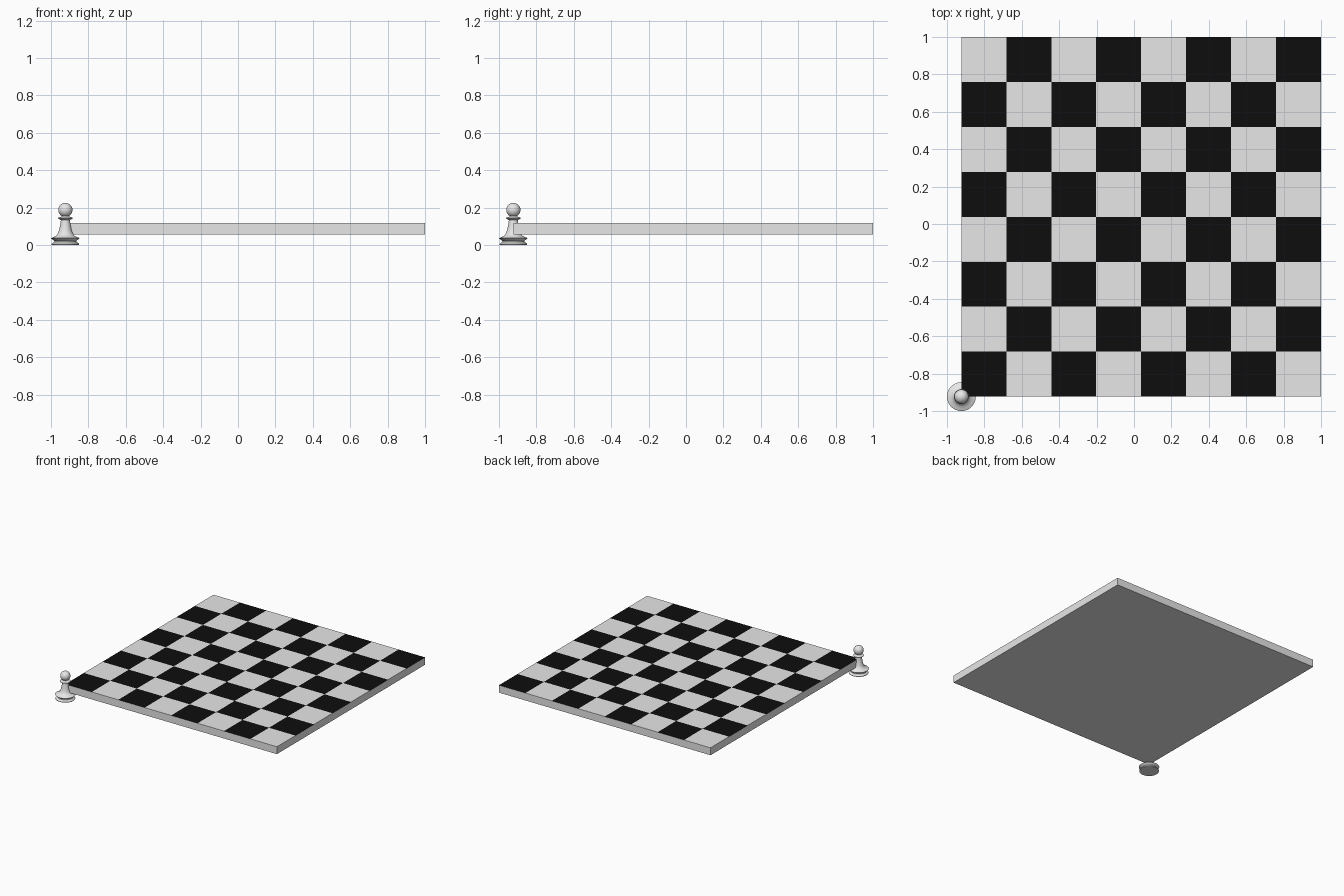
import bpy, bmesh, math

if "Cube" in bpy.data.objects:
    bpy.data.objects.remove(bpy.data.objects["Cube"])

def material(name, rgb):
    m = bpy.data.materials.new(name)
    m.diffuse_color = (*rgb, 1)
    m.use_nodes = True
    m.node_tree.nodes["Principled BSDF"].inputs["Base Color"].default_value = m.diffuse_color
    return m

light = material("light grey", (0.8, 0.8, 0.8))
black = material("black", (0.004, 0.004, 0.004))

def add_object(name, bm, mats):
    me = bpy.data.meshes.new(name)
    bmesh.ops.recalc_face_normals(bm, faces=bm.faces)
    bm.to_mesh(me)
    bm.free()
    for m in mats:
        me.materials.append(m)
    ob = bpy.data.objects.new(name, me)
    bpy.context.collection.objects.link(ob)
    return ob

# Chessboard: 8 x 8 grid extruded down, top squares coloured alternately
LO, HI, TOP, BOTTOM, N = -0.923, 1.0, 0.118, 0.057, 8
SQ = (HI - LO) / N
bm = bmesh.new()
bmesh.ops.create_grid(bm, x_segments=N, y_segments=N, size=(HI - LO) / 2)
bmesh.ops.translate(bm, verts=bm.verts, vec=((LO + HI) / 2, (LO + HI) / 2, TOP))
for f in bm.faces:
    c = f.calc_center_median()
    i, j = int((c.x - LO) / SQ), int((c.y - LO) / SQ)
    f.material_index = 1 if (i + j) % 2 == 0 else 0
rim = [e for e in bm.edges if e.is_boundary]
ext = bmesh.ops.extrude_edge_only(bm, edges=rim)["geom"]
for v in ext:
    if isinstance(v, bmesh.types.BMVert):
        v.co.z = BOTTOM
for f in ext:
    if isinstance(f, bmesh.types.BMFace):
        f.material_index = 0
low = [e for e in bm.edges if e.is_boundary]
for f in bmesh.ops.contextual_create(bm, geom=low)["faces"]:
    f.material_index = 0
add_object("chessboard", bm, [light, black])

# Pawn: lathed profile (radius, height) standing at the board corner
profile = [(0, 0), (0.073, 0), (0.074, 0.004), (0.069, 0.010), (0.060, 0.016),
           (0.059, 0.022), (0.066, 0.027), (0.077, 0.036), (0.064, 0.042),
           (0.052, 0.047), (0.043, 0.056), (0.037, 0.068), (0.032, 0.085),
           (0.028, 0.105), (0.025, 0.125), (0.024, 0.133), (0.030, 0.136),
           (0.039, 0.141), (0.040, 0.145), (0.030, 0.149), (0.020, 0.152)]
# round head closes the profile
R, CZ = 0.038, 0.187
for k in range(11):
    a = math.radians(-62 + 152 * k / 10)
    profile.append((max(0, R * math.cos(a)) if k < 10 else 0, CZ + R * math.sin(a)))
SEG = 48
bm = bmesh.new()
vs = [bm.verts.new((r, 0, z)) for r, z in profile]
es = [bm.edges.new(p) for p in zip(vs, vs[1:])]
bmesh.ops.spin(bm, geom=vs + es, cent=(0, 0, 0), axis=(0, 0, 1),
               angle=2 * math.pi, steps=SEG)
bmesh.ops.remove_doubles(bm, verts=bm.verts, dist=0.0002)
pawn = add_object("pawn", bm, [light])
pawn.location = (-0.923, -0.923, 0)
bpy.context.view_layer.objects.active = pawn
pawn.select_set(True)
bpy.ops.object.shade_smooth_by_angle(angle=math.radians(40))
